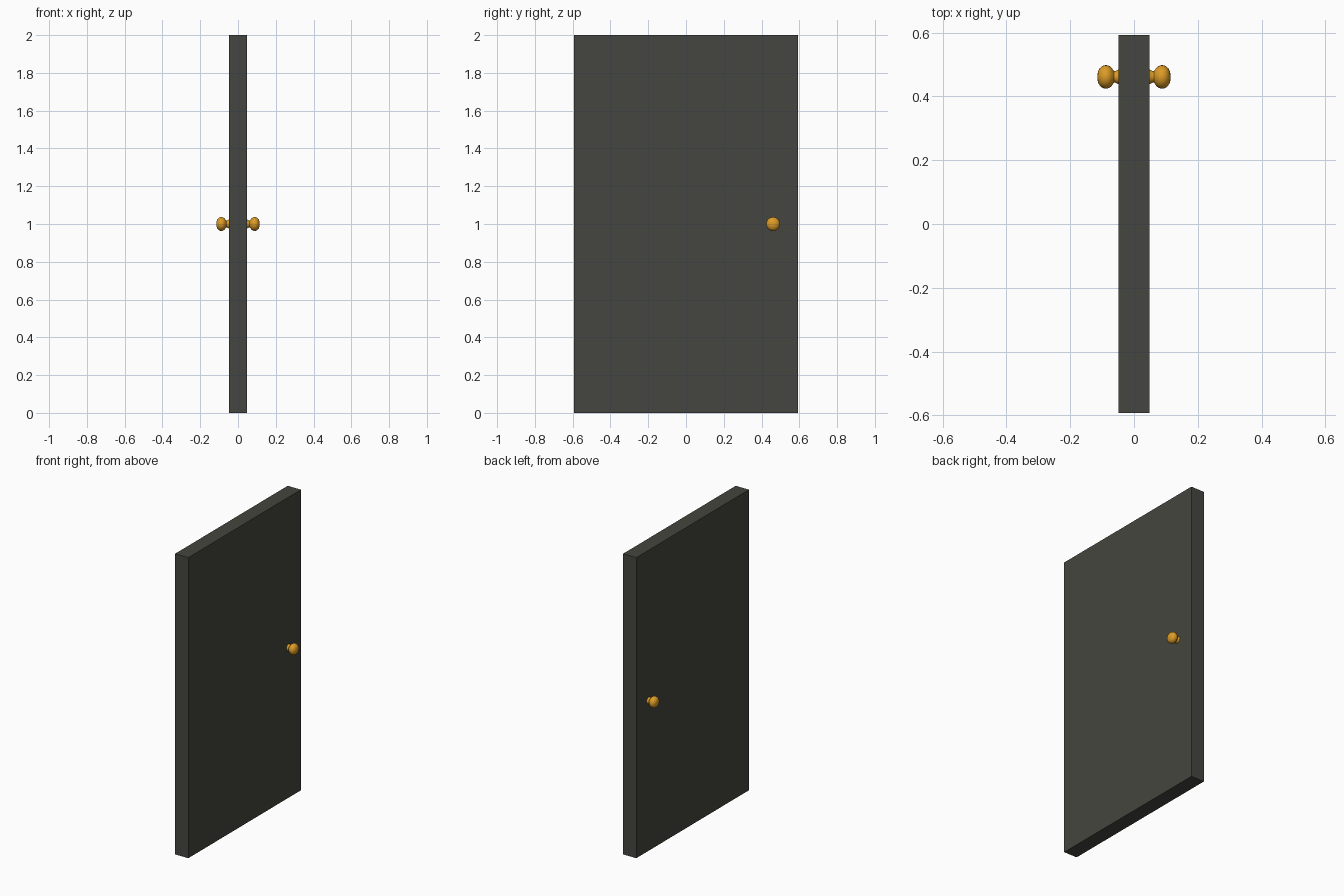
import bpy, bmesh
from math import pi, sin, cos

if "Cube" in bpy.data.objects:
    bpy.data.objects.remove(bpy.data.objects["Cube"])


def material(name, color):
    m = bpy.data.materials.new(name)
    m.diffuse_color = (*color, 1)
    m.use_nodes = True
    m.node_tree.nodes["Principled BSDF"].inputs["Base Color"].default_value = m.diffuse_color
    return m


dark = material("dark_panel", (0.06, 0.06, 0.05))
brass = material("brass", (0.72, 0.33, 0.02))

# Door slab
bpy.ops.mesh.primitive_cube_add(size=1, location=(0, 0, 1))
door = bpy.context.object
door.name = "door_slab"
door.scale = (0.097, 1.184, 2)
bpy.ops.object.transform_apply(location=False, rotation=False, scale=True)
door.data.materials.append(dark)


# Lathed knob: flared neck, then a rounded, slightly flattened grip
def knob(name, side, segments=24):
    profile = [(0.046, 0.024), (0.051, 0.022), (0.058, 0.018), (0.062, 0.018)]
    for i in range(9):
        a = pi * (0.17 + 0.78 * i / 8)
        profile.append((0.088 - 0.027 * cos(a), 0.037 * sin(a) ** 0.85))
    bm = bmesh.new()
    rings = [[bm.verts.new((x * side, 0.461 + r * cos(2 * pi * k / segments),
                            1 + r * sin(2 * pi * k / segments)))
              for k in range(segments)] for x, r in profile]
    for a, b in zip(rings, rings[1:]):
        for k in range(segments):
            n = (k + 1) % segments
            bm.faces.new((a[k], a[n], b[n], b[k]))
    bm.faces.new(rings[0])
    bm.faces.new(rings[-1])
    bmesh.ops.recalc_face_normals(bm, faces=bm.faces)
    mesh = bpy.data.meshes.new(name)
    bm.to_mesh(mesh)
    bm.free()
    mesh.materials.append(brass)
    ob = bpy.data.objects.new(name, mesh)
    bpy.context.collection.objects.link(ob)
    bpy.ops.object.select_all(action='DESELECT')
    ob.select_set(True)
    bpy.context.view_layer.objects.active = ob
    bpy.ops.object.shade_smooth_by_angle()


knob("knob_right", 1)
knob("knob_left", -1)
